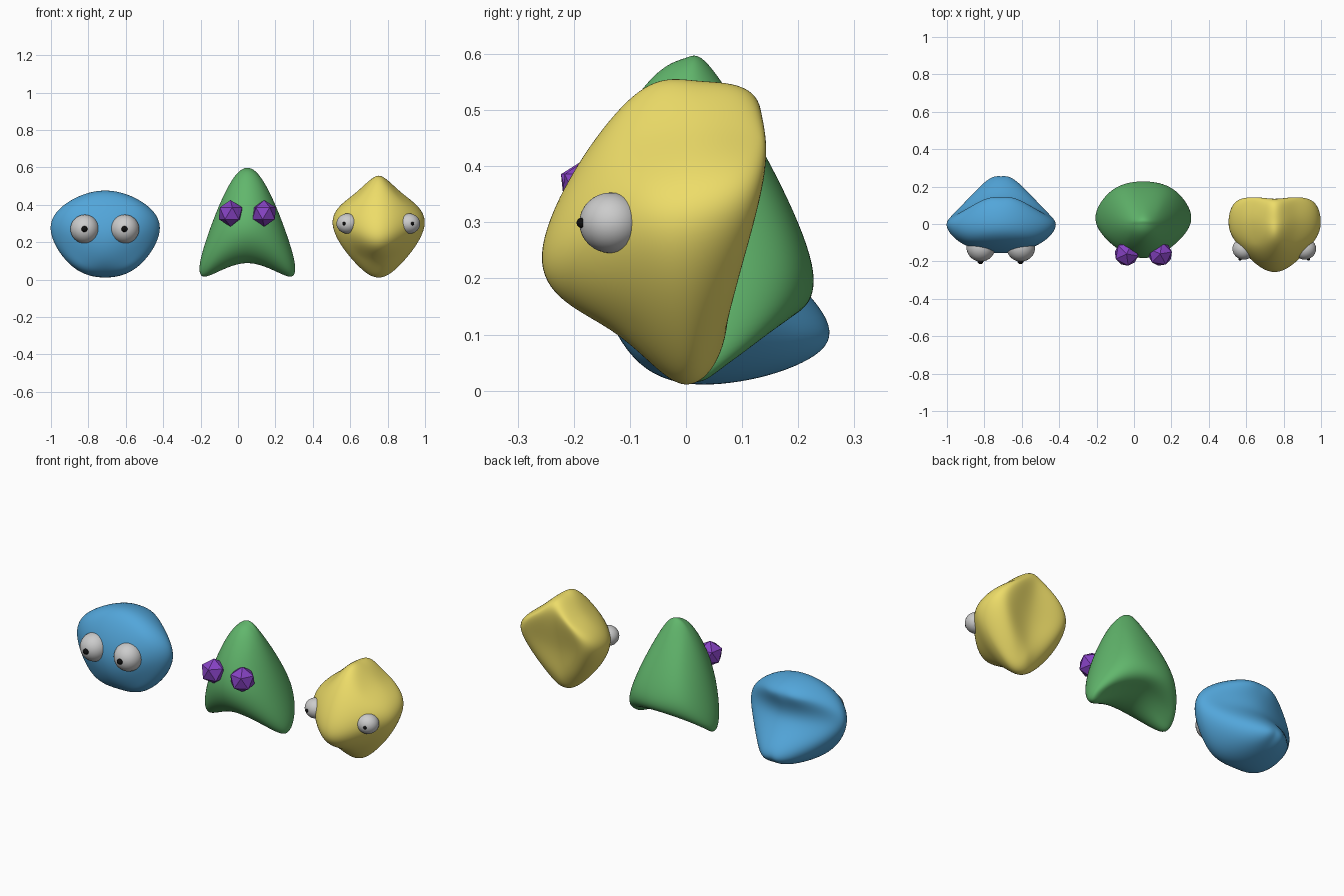
import bpy, bmesh, math
from mathutils import Vector

if "Cube" in bpy.data.objects:
    bpy.data.objects.remove(bpy.data.objects["Cube"])


def material(name, rgb):
    m = bpy.data.materials.new(name)
    m.diffuse_color = (*rgb, 1)
    m.use_nodes = True
    m.node_tree.nodes["Principled BSDF"].inputs["Base Color"].default_value = m.diffuse_color
    return m


BLUE = material("blue", (0.085, 0.38, 0.70))
GREEN = material("green", (0.12, 0.47, 0.15))
YELLOW = material("yellow", (0.85, 0.72, 0.14))
PURPLE = material("purple", (0.24, 0.055, 0.55))
BLACK = material("black", (0.005, 0.005, 0.005))

# Order of the surface points: (y, z) place on a 3 x 3 x 3 grid
CENTRE_KEYS = [(-1, 1), (0, 1), (1, 1), (-1, 0), (1, 0), (-1, -1), (0, -1), (1, -1)]
SIDE_KEYS = [(-1, 1), (0, 1), (1, 1), (-1, 0), (0, 0), (1, 0), (-1, -1), (0, -1), (1, -1)]


def blob(name, cx, centre, side, mat):
    """Symmetric smooth body passing through the given surface points."""
    goal = {(0, *k): Vector((0, *p)) for k, p in zip(CENTRE_KEYS, centre)}
    for k, (x, y, z) in zip(SIDE_KEYS, side):
        for s in (-1, 1):
            goal[(s, *k)] = Vector((s * x, y, z))
    bm = bmesh.new()
    bmesh.ops.create_cube(bm, size=2)
    bmesh.ops.subdivide_edges(bm, edges=bm.edges[:], cuts=1, use_grid_fill=True)
    targets = []
    for v in bm.verts:
        t = goal[tuple(round(c) for c in v.co)]
        targets.append(t)
        v.co = t
    for f in bm.faces:
        f.smooth = True
    me = bpy.data.meshes.new(name)
    bm.to_mesh(me)
    bm.free()
    me.materials.append(mat)
    ob = bpy.data.objects.new(name, me)
    bpy.context.collection.objects.link(ob)
    ob.location.x = cx
    sub = ob.modifiers.new("smooth", 'SUBSURF')
    sub.levels = sub.render_levels = 4
    # Push the cage out until the smoothed surface meets the points
    for _ in range(10):
        me.update()
        me.update_tag()
        dg = bpy.context.evaluated_depsgraph_get()
        dg.update()
        ev = ob.evaluated_get(dg)
        smooth = ev.to_mesh()
        offs = [t - smooth.vertices[i].co for i, t in enumerate(targets)]
        ev.to_mesh_clear()
        for v, d in zip(me.vertices, offs):
            v.co += d
    me.update()
    return ob


def ball(name, loc, scale, mat=None):
    bpy.ops.mesh.primitive_uv_sphere_add(segments=32, ring_count=16, radius=1, location=loc)
    ob = bpy.context.object
    ob.name = name
    ob.scale = scale
    bpy.ops.object.shade_smooth()
    if mat:
        ob.data.materials.append(mat)
    return ob


# Blue body: wide in front, with a low lobe at the back
blob("blue_body", -0.71,
     [(-0.09, 0.425), (0.02, 0.475), (0.14, 0.415), (-0.155, 0.25),
      (0.14, 0.27), (-0.11, 0.08), (0.05, 0.01), (0.25, 0.10)],
     [(0.16, -0.09, 0.385), (0.19, 0.0, 0.42), (0.12, 0.12, 0.40),
      (0.20, -0.11, 0.25), (0.29, 0.0, 0.27), (0.20, 0.075, 0.27),
      (0.13, -0.09, 0.09), (0.18, 0.01, 0.075), (0.10, 0.215, 0.10)], BLUE)

# Green body: pointed top, arched underside, bulging back
blob("green_body", 0.05,
     [(-0.085, 0.53), (0.0, 0.593), (0.075, 0.535), (-0.18, 0.29),
      (0.222, 0.225), (-0.10, 0.12), (0.03, 0.09), (0.15, 0.12)],
     [(0.08, -0.07, 0.49), (0.10, 0.0, 0.50), (0.085, 0.07, 0.48),
      (0.14, -0.125, 0.27), (0.218, 0.02, 0.22), (0.16, 0.18, 0.215),
      (0.20, -0.05, 0.06), (0.235, 0.03, 0.018), (0.20, 0.10, 0.07)], GREEN)

# Yellow body: diamond front with a nose, dented back
blob("yellow_body", 0.752,
     [(-0.11, 0.51), (0.02, 0.55), (0.135, 0.505), (-0.26, 0.24),
      (0.09, 0.27), (-0.13, 0.11), (-0.01, 0.01), (0.07, 0.09)],
     [(0.10, -0.11, 0.44), (0.125, 0.02, 0.465), (0.11, 0.13, 0.45),
      (0.18, -0.13, 0.29), (0.245, 0.0, 0.30), (0.19, 0.125, 0.32),
      (0.10, -0.10, 0.12), (0.12, 0.0, 0.085), (0.09, 0.06, 0.11)], YELLOW)

for s, tag in ((-1, "left"), (1, "right")):
    # Round eyes and pupils
    ball(f"blue_eye_{tag}", (-0.712 + s * 0.107, -0.124, 0.27), (0.077,) * 3)
    ball(f"blue_pupil_{tag}", (-0.714 + s * 0.107, -0.199, 0.27), (0.016,) * 3, BLACK)
    eye = ball(f"yellow_eye_{tag}", (0.75 + s * 0.165, -0.134, 0.299), (0.059, 0.056, 0.054))
    eye.rotation_euler.z = s * math.radians(18)
    ball(f"yellow_pupil_{tag}", (0.75 + s * 0.183, -0.186, 0.299), (0.009,) * 3, BLACK)
    # Faceted eyes
    bpy.ops.mesh.primitive_ico_sphere_add(subdivisions=1, radius=0.071,
                                          location=(0.05 + s * 0.09, -0.16, 0.354))
    ico = bpy.context.object
    ico.name = f"green_eye_{tag}"
    ico.rotation_euler.z = s * math.radians(10)
    ico.data.materials.append(PURPLE)
